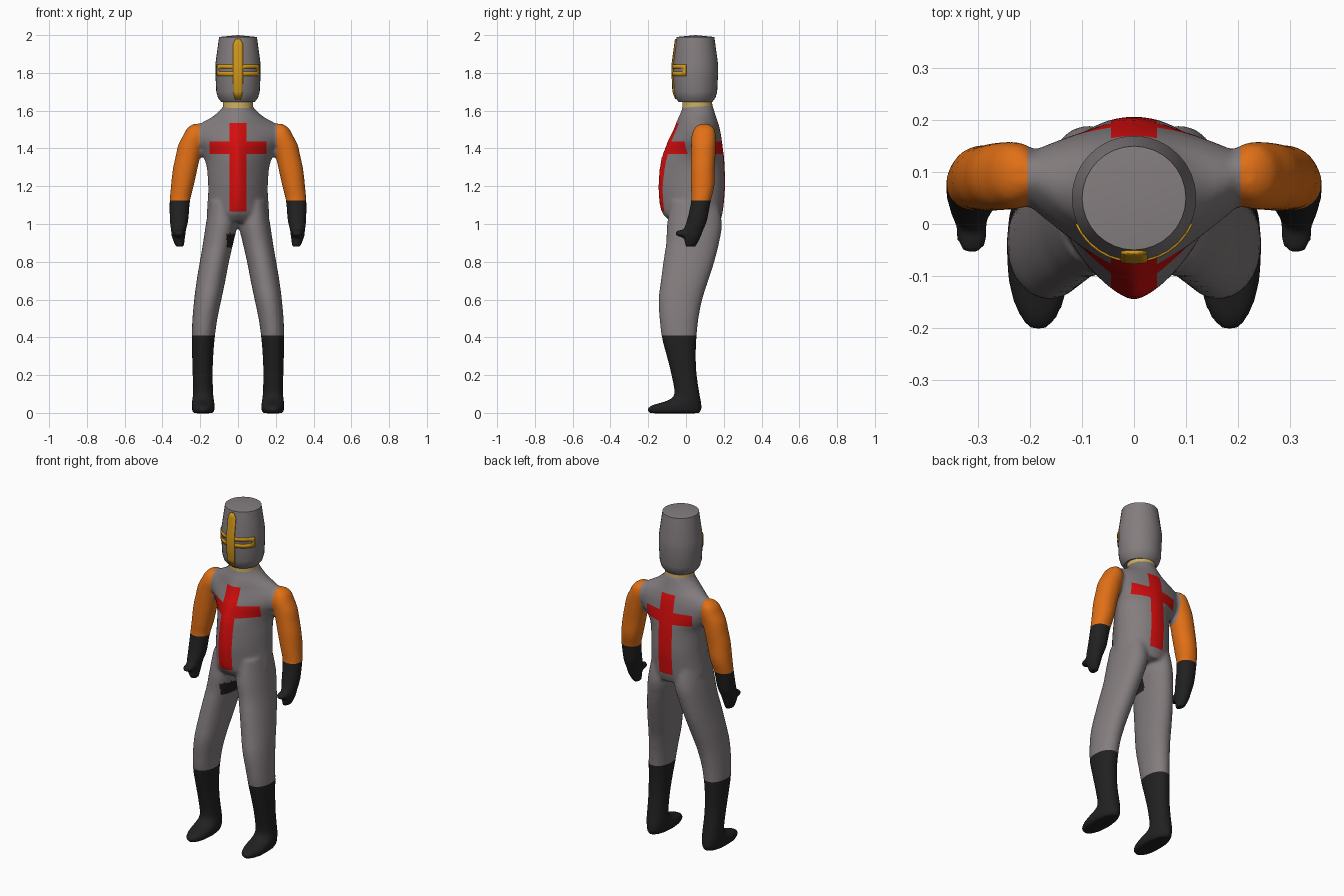
import bpy, bmesh, math
from mathutils import Vector, Matrix

if "Cube" in bpy.data.objects:
    bpy.data.objects.remove(bpy.data.objects["Cube"])

def mat(name, rgb):
    m = bpy.data.materials.new(name)
    m.diffuse_color = (*rgb, 1)
    m.use_nodes = True
    m.node_tree.nodes["Principled BSDF"].inputs["Base Color"].default_value = m.diffuse_color
    return m

GREY = mat("steel grey", (.23, .205, .21))
RED = mat("cross red", (.68, .004, .004))
ORANGE = mat("sleeve orange", (.75, .16, .008))
BLACK = mat("leather black", (.015, .015, .015))
GOLD = mat("gold", (.65, .32, .01))
TAN = mat("collar tan", (.60, .42, .12))

def add_object(name, bm, mats, angle=None):
    me = bpy.data.meshes.new(name)
    bm.to_mesh(me)
    bm.free()
    ob = bpy.data.objects.new(name, me)
    bpy.context.collection.objects.link(ob)
    for m in mats:
        me.materials.append(m)
    if angle:
        bpy.ops.object.select_all(action='DESELECT')
        ob.select_set(True)
        bpy.context.view_layer.objects.active = ob
        bpy.ops.object.shade_smooth_by_angle(angle=math.radians(angle))
    return ob

def smooth_rows(rows, steps=4):
    """Catmull-Rom interpolation of section rows."""
    v = [Vector(r) for r in rows]
    out = []
    for i in range(len(v) - 1):
        a, b, c, d = v[max(i - 1, 0)], v[i], v[i + 1], v[min(i + 2, len(v) - 1)]
        for s in range(steps):
            t = s / steps
            out.append(b + (c - a) * (t / 2) + (a * 2 - b * 5 + c * 4 - d) * (t * t / 2)
                       + (b * 3 - a - c * 3 + d) * (t ** 3 / 2))
    return out + [v[-1]]

def loft(bm, rows, sign=1, n=40):
    """Rows: z, centre x, half width, front y, back y, side y, front power, back power."""
    prev = None
    for z, cx, hx, yf, yb, ys, pf, pb in smooth_rows(rows):
        ring = []
        for k in range(n):
            a = 2 * math.pi * k / n
            c, s = math.cos(a), math.sin(a)
            p, ry = (pb, yb - ys) if s > 0 else (pf, ys - yf)
            x = cx + math.copysign(abs(c) ** (2 / p), c) * hx
            y = ys + math.copysign(abs(s) ** (2 / p), s) * ry
            ring.append(bm.verts.new((sign * x, y, z)))
        if prev:
            for k in range(n):
                bm.faces.new((prev[k], prev[k - 1], ring[k - 1], ring[k]))
        else:
            bm.faces.new(ring)
        prev = ring
    bm.faces.new(prev[::-1])

# Torso: z, half width, front y, back y, side y, front power, back power
TORSO = [(1.635, .073, -.015, .138, .06, 2, 2), (1.605, .092, -.022, .148, .065, 1.9, 2),
         (1.565, .14, -.04, .16, .075, 1.6, 1.8), (1.53, .205, -.055, .172, .09, 1.3, 1.6),
         (1.49, .25, -.072, .182, .09, 1.2, 1.6), (1.44, .25, -.097, .19, .09, 1.2, 1.6),
         (1.38, .205, -.12, .198, .085, 1.2, 1.7), (1.32, .17, -.137, .204, .07, 1.3, 1.8),
         (1.2, .158, -.147, .207, .06, 1.45, 2), (1.1, .162, -.139, .199, .06, 1.5, 2),
         (1.05, .165, -.12, .192, .06, 1.7, 2), (1.01, .15, -.08, .18, .06, 2, 2)]
# Legs and arms: z, centre x, half width, front y, back y
LEG = [(1.12, .08, .07, -.08, .17), (1.0, .087, .083, -.1, .19), (.9, .105, .08, -.105, .175),
       (.8, .125, .077, -.12, .15), (.7, .143, .076, -.133, .118), (.6, .16, .072, -.145, .086),
       (.5, .175, .066, -.14, .066), (.4, .184, .061, -.128, .056), (.3, .187, .056, -.102, .052),
       (.2, .187, .053, -.077, .057), (.1, .185, .054, -.062, .072), (.065, .185, .058, -.1, .079),
       (.04, .184, .061, -.18, .082), (.018, .184, .06, -.206, .082), (-.002, .184, .052, -.19, .07)]
ARM = [(1.53, .215, .02, .07, .12), (1.508, .228, .04, .045, .148), (1.47, .232, .058, .03, .158),
       (1.42, .25, .066, .027, .158), (1.36, .265, .065, .026, .156), (1.29, .28, .065, .025, .152),
       (1.2, .295, .06, .026, .15), (1.12, .308, .054, .027, .131), (1.02, .312, .049, .005, .112),
       (.97, .315, .04, -.012, .092), (.93, .315, .035, -.012, .077), (.88, .308, .022, -.003, .052)]

bm = bmesh.new()
loft(bm, [(z, 0, *r) for z, *r in TORSO])
for side in (1, -1):
    for rows in (LEG, ARM):
        loft(bm, [(*r, (r[3] + r[4]) / 2, 2.1, 2.1) for r in rows], side)
    # fingers pointing forward
    bmesh.ops.create_uvsphere(bm, u_segments=20, v_segments=12, radius=1, matrix=Matrix.LocRotScale(
        Vector((side * .312, -.018, .95)), None, Vector((.032, .042, .02))))
bmesh.ops.recalc_face_normals(bm, faces=bm.faces)
body = add_object("body", bm, [GREY, RED, ORANGE, BLACK])

# Fuse the limbs and torso into one smooth skin
rem = body.modifiers.new("fuse", 'REMESH')
rem.mode = 'VOXEL'
rem.voxel_size = .01
sm = body.modifiers.new("soften", 'SMOOTH')
sm.factor = .5
sm.iterations = 5
bm = bmesh.new()
bm.from_object(body, bpy.context.evaluated_depsgraph_get())
body.modifiers.clear()

# Cut clean colour borders, then colour by region
CUTS = [((x, 0, 0), (1, 0, 0)) for x in (-.205, -.15, -.044, .044, .15, .205)]
CUTS += [((0, 0, z), (0, 0, 1)) for z in (.41, 1.065, 1.125, 1.37, 1.438, 1.535)]
for co, no in CUTS:
    bmesh.ops.bisect_plane(bm, geom=bm.verts[:] + bm.edges[:] + bm.faces[:], dist=1e-5,
                           plane_co=co, plane_no=no)
bm.normal_update()

def region(f):
    c = f.calc_center_median()
    ax, z = abs(c.x), c.z
    if z < .41 or (.86 < z < 1.125 and ax > .235):
        return 3
    if z > 1.125 and ax > .205:
        return 2
    if 1.065 < z < 1.535 and (ax < .044 or (ax < .15 and 1.37 < z < 1.438)):
        return 1
    if .875 < z < .95 and -.06 < c.x < 0 and f.normal.x > .5 and c.y < .05:
        return 3  # dark patch on the inner thigh
    return 0

for f in bm.faces:
    f.material_index = region(f)
    f.smooth = True
bm.to_mesh(body.data)
bm.free()

# Lathed parts around a vertical axis
def lathe(name, profile, cy, m, n=32):
    bm = bmesh.new()
    vs = [bm.verts.new((r, cy, z)) for r, z in profile]
    es = [bm.edges.new(p) for p in zip(vs, vs[1:])]
    bmesh.ops.spin(bm, geom=vs + es, cent=(0, cy, 0), axis=(0, 0, 1), angle=2 * math.pi,
                   steps=n, use_duplicate=False)
    bmesh.ops.remove_doubles(bm, verts=bm.verts, dist=1e-5)
    bmesh.ops.recalc_face_normals(bm, faces=bm.faces)
    return add_object(name, bm, [m], 30)

HELM = [(0, 2.0), (.1, 1.99), (.12, 1.845), (.12, 1.8), (.115, 1.7), (.106, 1.668),
        (.088, 1.645), (0, 1.645)]
CY = .05
lathe("helmet", HELM, CY, GREY)
lathe("collar", [(0, 1.655), (.078, 1.655), (.08, 1.615), (0, 1.615)], .06, TAN)

# Gold plates that follow the helmet surface
def helm_radius(z):
    for (r0, z0), (r1, z1) in zip(HELM[1:], HELM[2:]):
        if z1 <= z <= z0:
            return r1 + (r0 - r1) * (z - z1) / (z0 - z1)

def plate(name, rows, cols, offset, skip=lambda i, j: False):
    """Rows: (z, half angle); cols: fractions of the half angle from -1 to 1."""
    bm = bmesh.new()
    grid = []
    for z, half in rows:
        r = helm_radius(z) + offset
        grid.append([bm.verts.new((r * math.sin(c * half), CY - r * math.cos(c * half), z))
                     for c in cols])
    for i in range(len(rows) - 1):
        for j in range(len(cols) - 1):
            if not skip(i, j):
                bm.faces.new((grid[i][j], grid[i][j + 1], grid[i + 1][j + 1], grid[i + 1][j]))
    ob = add_object(name, bm, [GOLD], 30)
    mod = ob.modifiers.new("thickness", 'SOLIDIFY')
    mod.thickness = .007
    mod.offset = -1

N = 16
plate("visor_band", [(z, 1.15) for z in (1.783, 1.806, 1.822, 1.844)],
      [-1 + 2 * j / N for j in range(N + 1)], .004,
      lambda i, j: i == 1 and j not in (0, N // 2 - 1, N // 2, N - 1))
plate("visor_bar", [(1.66, .15), (1.7, .2), (1.8, .21), (1.844, .21), (1.955, .23), (1.98, .1)],
      [-1, -.5, 0, .5, 1], .007)
